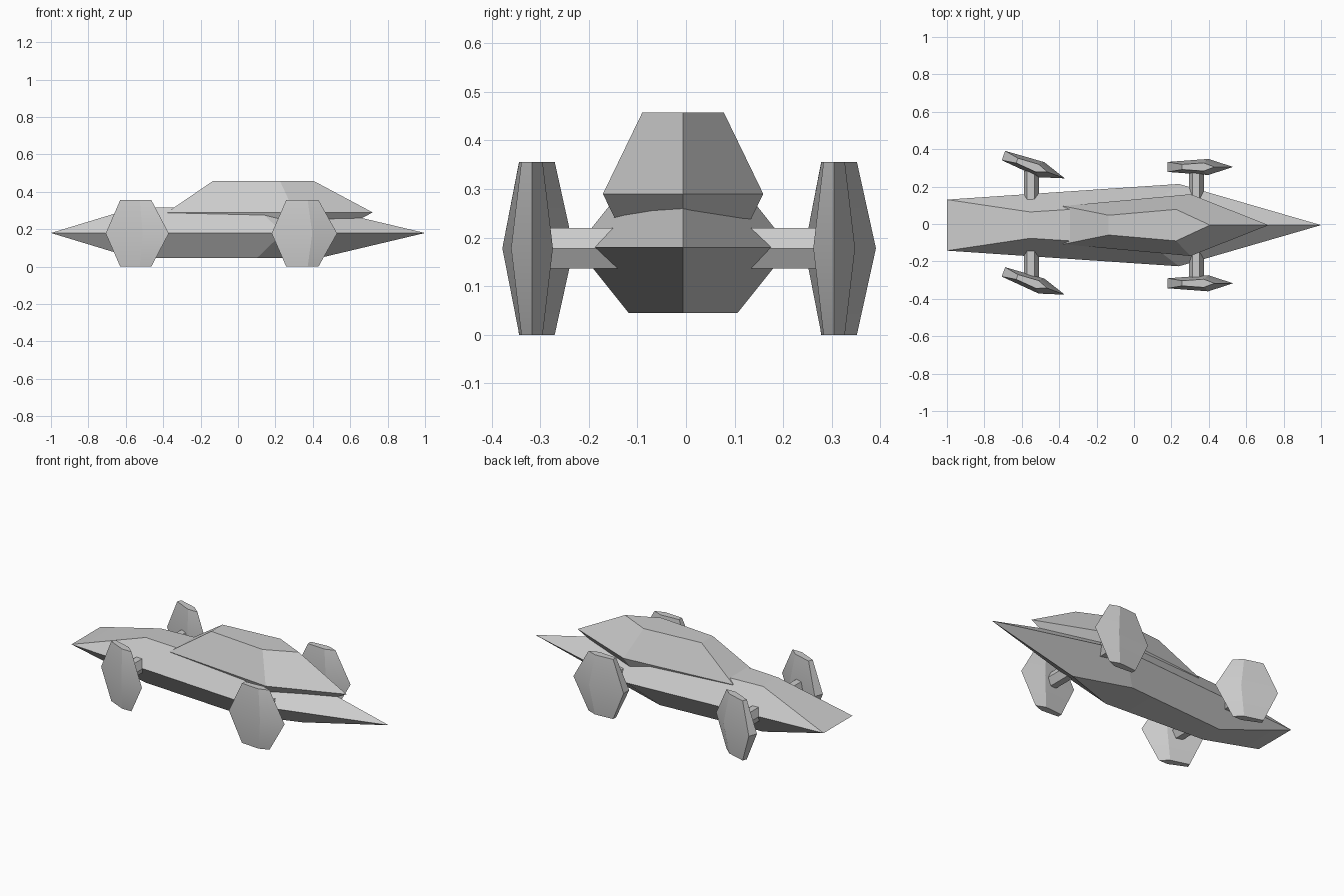
import bpy, bmesh, math

cube = bpy.data.objects.get("Cube")
if cube:
    bpy.data.objects.remove(cube, do_unlink=True)

grey = bpy.data.materials.new("plain grey")
grey.use_nodes = True
colour = (0.6, 0.6, 0.6, 1)
grey.diffuse_color = colour
grey.node_tree.nodes["Principled BSDF"].inputs["Base Color"].default_value = colour

CENTRE_Y = -0.006
MID_Z = 0.178
# Plan outlines (x, half width) of the faceted wedge, at its waist and its flat ends
WAIST = [(-1, 0.62), (0.24, 1), (1, 0)]
FLAT = [(-0.555, 0.32), (0.1, 0.51), (0.43, 0)]


def finish(bm, name, location, turn=0):
    bmesh.ops.recalc_face_normals(bm, faces=bm.faces)
    mesh = bpy.data.meshes.new(name)
    bm.to_mesh(mesh)
    bm.free()
    mesh.materials.append(grey)
    obj = bpy.data.objects.new(name, mesh)
    bpy.context.collection.objects.link(obj)
    obj.location = location
    obj.rotation_euler.z = turn
    bpy.ops.object.select_all(action='DESELECT')
    obj.select_set(True)
    bpy.context.view_layer.objects.active = obj
    bpy.ops.object.shade_smooth_by_angle(angle=math.radians(20))


def wedge(name, location, size, turn=0):
    """Pointed body: a wide waist tapering to a flat deck above and below."""
    bm = bmesh.new()
    rings = []
    for outline, z in ((FLAT, -1), (WAIST, 0), (FLAT, 1)):
        loop = outline + [(x, -y) for x, y in reversed(outline[:-1])]
        rings.append([bm.verts.new((x * size[0], y * size[1], z * size[2]))
                      for x, y in loop])
    for low, high in zip(rings, rings[1:]):
        for i in range(len(low)):
            j = (i + 1) % len(low)
            bm.faces.new((low[i], low[j], high[j], high[i]))
    bm.faces.new(rings[0])
    bm.faces.new(rings[-1])
    finish(bm, name, location, turn)


def axle(name, x):
    """Six-sided bar running across the body with the wedge's side profile."""
    back, front = FLAT[0][0], FLAT[-1][0]
    profile = [(-1, 0), (back, 1), (front, 1), (1, 0), (front, -1), (back, -1)]
    bm = bmesh.new()
    face = bm.faces.new([bm.verts.new((px * 0.04, -0.29, pz * 0.042))
                         for px, pz in profile])
    ext = bmesh.ops.extrude_face_region(bm, geom=[face], use_keep_orig=True)
    moved = [g for g in ext["geom"] if isinstance(g, bmesh.types.BMVert)]
    bmesh.ops.translate(bm, verts=moved, vec=(0, 0.58, 0))
    finish(bm, name, (x, CENTRE_Y, MID_Z))


# Body and cabin
wedge("hull", (0, CENTRE_Y, 0.18), (1, 0.22, 0.135))
wedge("canopy", (0.17, CENTRE_Y, 0.29), (0.55, 0.165, 0.167))

# Axles and wheels; the rear pair is steered
for end, axle_x, wheel_x, turn in (("front", 0.334, 0.355, 0),
                                   ("rear", -0.549, -0.534, math.radians(-20.4))):
    axle(end + "_axle", axle_x)
    for side, sign in (("left", 1), ("right", -1)):
        wedge(f"{end}_wheel_{side}", (wheel_x, CENTRE_Y + sign * 0.311, MID_Z),
              (0.175, 0.043, 0.178), turn)
